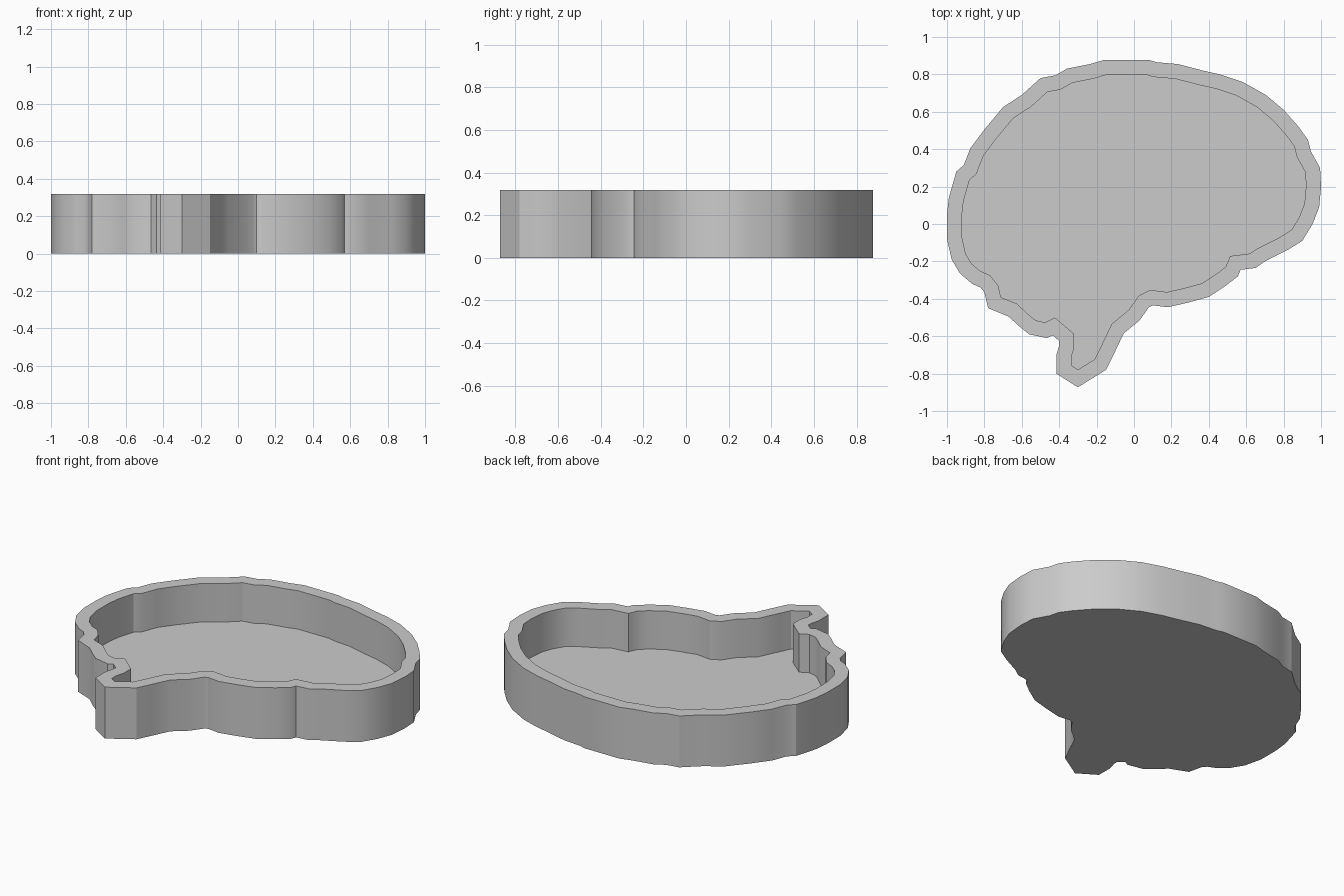
import bpy, bmesh, math
from mathutils import Vector
from mathutils.geometry import intersect_point_line

if "Cube" in bpy.data.objects:
    bpy.data.objects.remove(bpy.data.objects["Cube"])

HEIGHT, FLOOR, WALL = 0.318, 0.08, 0.08

# Brain outline, counter-clockwise
OUTLINE = [
    (1, .2), (.995, .3), (.945, .39), (.93, .45), (.88, .52), (.8, .61), (.705, .69),
    (.58, .76), (.46, .8), (.37, .82), (.235, .855), (.12, .865), (.08, .877),
    (-.16, .877), (-.235, .855), (-.36, .83), (-.42, .795), (-.5, .78), (-.6, .69),
    (-.7, .625), (-.8, .505), (-.875, .405), (-.91, .315), (-.95, .28), (-.99, .14),
    (-1, .05), (-1, -.08), (-.975, -.19), (-.93, -.265), (-.865, -.32), (-.82, -.34),
    (-.8, -.365), (-.78, -.45), (-.67, -.495), (-.61, -.55), (-.56, -.59),
    (-.465, -.61), (-.435, -.595), (-.4, -.625), (-.4, -.65), (-.415, -.7),
    (-.415, -.8), (-.3, -.873), (-.15, -.78), (-.1, -.68), (-.055, -.585),
    (.03, -.515), (.08, -.445), (.1, -.435), (.18, -.445), (.29, -.42), (.4, -.39),
    (.49, -.33), (.555, -.28), (.57, -.245), (.65, -.235), (.7, -.2), (.82, -.14),
    (.9, -.09), (.955, 0), (.99, .09)]


def edge_distance(p, pts):
    best = 9.0
    for i, a in enumerate(pts):
        b = pts[(i + 1) % len(pts)]
        q, f = intersect_point_line(p, a, b)
        q = Vector(q[:2])
        q = a if f < 0 else b if f > 1 else q
        best = min(best, (p - q).length)
    return best


def inset(pts, d):
    """Mitred inward offset; points crowding the outline merge into a neighbour."""
    result = []
    n = len(pts)
    for i, p in enumerate(pts):
        e1 = (p - pts[i - 1]).normalized()
        e2 = (pts[(i + 1) % n] - p).normalized()
        n1, n2 = Vector((-e1.y, e1.x)), Vector((-e2.y, e2.x))
        q = p + (n1 + n2) * d / (1 + n1.dot(n2))
        if result and edge_distance(q, pts) < d * 0.93:
            q = result[-1].copy()
        result.append(q)
    return result


outer = [Vector(p) for p in OUTLINE]
inner = inset(outer, WALL)

# Tray: outer wall, flat rim, inner wall, floor and underside
bm = bmesh.new()
levels = [(outer, 0), (outer, HEIGHT), (inner, HEIGHT), (inner, FLOOR)]
rings = [[bm.verts.new((p.x, p.y, z)) for p in pts] for pts, z in levels]
n = len(outer)
for lo, hi in zip(rings, rings[1:]):
    for i in range(n):
        j = (i + 1) % n
        bm.faces.new((lo[i], lo[j], hi[j], hi[i]))
bm.faces.new(rings[0][::-1])
bm.faces.new(rings[3])
bmesh.ops.remove_doubles(bm, verts=bm.verts, dist=0.0005)

mesh = bpy.data.meshes.new("brain_tray")
bm.to_mesh(mesh)
bm.free()
tray = bpy.data.objects.new("brain_tray", mesh)
bpy.context.collection.objects.link(tray)
bpy.context.view_layer.objects.active = tray
tray.select_set(True)
bpy.ops.object.shade_smooth_by_angle(angle=math.radians(30))
